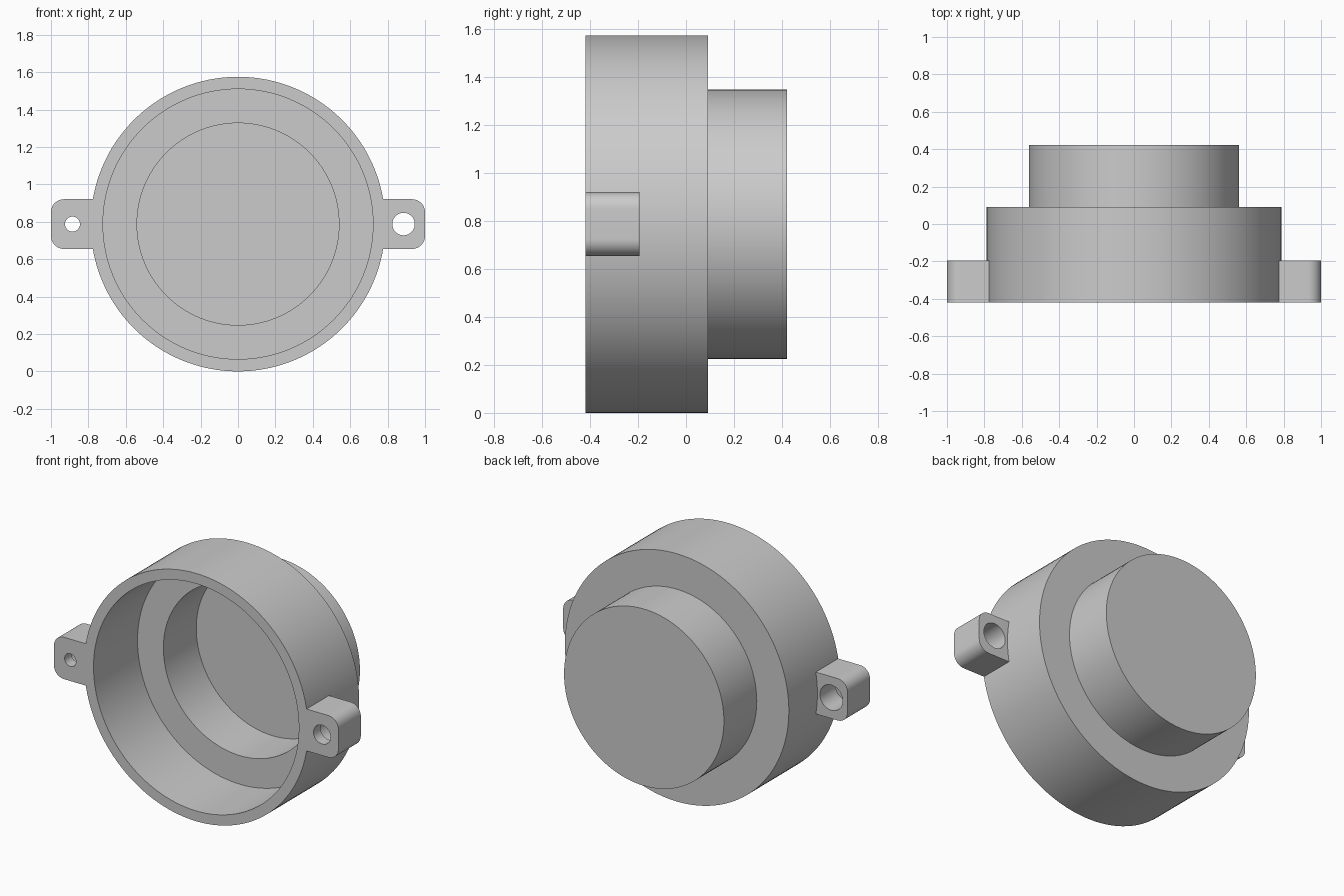
import bpy, bmesh
from math import sin, cos, pi, asin, radians

cube = bpy.data.objects.get("Cube")
if cube:
    bpy.data.objects.remove(cube, do_unlink=True)

R = 0.7875                      # outer radius, also the height of the axis
FRONT, STEP, BACK = -0.42, 0.092, 0.422
WALL = 0.07

grey = bpy.data.materials.new("plain grey")
grey.use_nodes = True
colour = (0.6, 0.6, 0.6, 1)
grey.diffuse_color = colour
grey.node_tree.nodes["Principled BSDF"].inputs["Base Color"].default_value = colour


def finish(bm, name):
    bmesh.ops.recalc_face_normals(bm, faces=bm.faces)
    mesh = bpy.data.meshes.new(name)
    bm.to_mesh(mesh)
    bm.free()
    mesh.materials.append(grey)
    obj = bpy.data.objects.new(name, mesh)
    bpy.context.collection.objects.link(obj)
    return obj


def activate(obj):
    bpy.ops.object.select_all(action="DESELECT")
    obj.select_set(True)
    bpy.context.view_layer.objects.active = obj


def lathe(name, profile, cx=0, segments=128):
    """Turn (radius, y) points about a y-parallel axis and cap both ends."""
    bm = bmesh.new()
    rings = []
    for r, y in profile:
        angles = [2 * pi * i / segments for i in range(segments)]
        rings.append([bm.verts.new((cx + r * cos(a), y, R + r * sin(a))) for a in angles])
    for a, b in zip(rings, rings[1:]):
        for i in range(segments):
            j = (i + 1) % segments
            bm.faces.new((a[i], a[j], b[j], b[i]))
    bm.faces.new(rings[0])
    bm.faces.new(rings[-1])
    return finish(bm, name)


def ear(name, side, hole_radius):
    """Rounded lug hugging the drum, with a hole that widens at the back."""
    half, corner, back = 0.133, 0.07, -0.195
    pts = []
    for sz, start in ((-1, -pi / 2), (1, 0)):
        for i in range(13):
            a = start + pi / 2 * i / 12
            pts.append((1 - corner + corner * cos(a), sz * (half - corner) + corner * sin(a)))
    hug = R - 0.002
    spread = asin(half / hug)
    for i in range(13):
        a = spread * (1 - i / 6)
        pts.append((hug * cos(a), hug * sin(a)))
    bm = bmesh.new()
    face = bm.faces.new([bm.verts.new((side * x, FRONT, R + z)) for x, z in pts])
    new = bmesh.ops.extrude_face_region(bm, geom=[face])["geom"]
    bmesh.ops.translate(bm, vec=(0, back - FRONT, 0),
                        verts=[v for v in new if isinstance(v, bmesh.types.BMVert)])
    obj = finish(bm, name)

    # Stepped drill
    ledge = FRONT + WALL
    drill = lathe(name + "_drill", [(hole_radius, FRONT - 0.1), (hole_radius, ledge),
                                    (0.08, ledge), (0.08, back + 0.1)], side * 0.885, 48)
    drill.hide_render = True
    cut = obj.modifiers.new("hole", "BOOLEAN")
    cut.operation, cut.solver, cut.object = "DIFFERENCE", "EXACT", drill
    activate(obj)
    bpy.ops.object.modifier_apply(modifier=cut.name)
    bpy.data.objects.remove(drill, do_unlink=True)
    return obj


# Hollow stepped drum: outside from the back cap forward, then inside to the floor
housing = lathe("stepped_housing", [
    (0.562, BACK), (0.562, STEP), (R, STEP), (R, FRONT),
    (0.722, FRONT), (0.722, STEP - WALL), (0.54, STEP - WALL), (0.54, BACK - WALL)])

parts = [housing, ear("left_ear", 1, 0.06), ear("right_ear", -1, 0.04)]
for part in parts:
    activate(part)
    bpy.ops.object.shade_smooth_by_angle(angle=radians(30))
